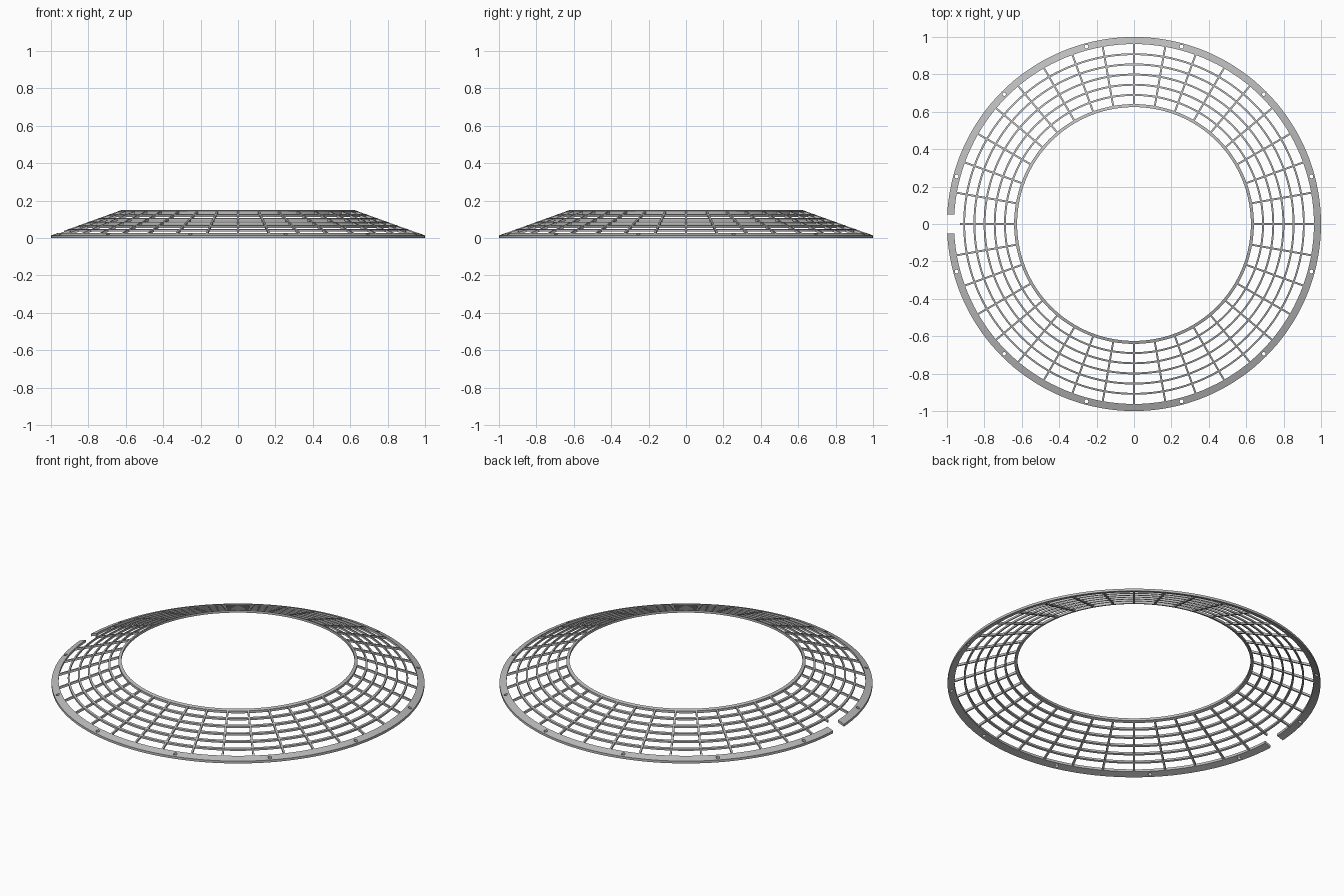
import bpy
import bmesh
from math import cos, sin, radians, pi, tau

cube = bpy.data.objects.get("Cube")
if cube:
    bpy.data.objects.remove(cube, do_unlink=True)

STEPS = 144
SLOPE = 0.36
THICK = 0.014

metal = bpy.data.materials.new("grey_metal")
GREY = (0.5, 0.5, 0.5, 1)
metal.diffuse_color = GREY
metal.use_nodes = True
metal.node_tree.nodes["Principled BSDF"].inputs["Base Color"].default_value = GREY


def top_z(r):
    """Height of the conical upper surface."""
    return THICK + SLOPE * (1 - r)


def add_object(name, bm):
    bmesh.ops.recalc_face_normals(bm, faces=bm.faces)
    mesh = bpy.data.meshes.new(name)
    bm.to_mesh(mesh)
    bm.free()
    mesh.materials.append(metal)
    obj = bpy.data.objects.new(name, mesh)
    bpy.context.collection.objects.link(obj)
    return obj


def smooth(obj):
    bpy.ops.object.select_all(action="DESELECT")
    obj.select_set(True)
    bpy.context.view_layer.objects.active = obj
    bpy.ops.object.shade_smooth_by_angle(angle=radians(30))


def band(name, inner, outer, thick=THICK):
    """Closed conical ring lying on the slope."""
    profile = [(inner, top_z(inner)), (outer, top_z(outer)),
               (outer, top_z(outer) - thick), (inner, top_z(inner) - thick)]
    bm = bmesh.new()
    loops = [[bm.verts.new((r * cos(tau * i / STEPS), r * sin(tau * i / STEPS), z))
              for r, z in profile] for i in range(STEPS)]
    for i, a in enumerate(loops):
        b = loops[(i + 1) % STEPS]
        for k in range(4):
            n = (k + 1) % 4
            bm.faces.new((a[k], b[k], b[n], a[n]))
    return add_object(name, bm)


def cut(obj, cutter):
    """Subtract a cutter, keep the result and drop the cutter."""
    cutter.hide_render = True
    mod = obj.modifiers.new("cut", "BOOLEAN")
    mod.operation = "DIFFERENCE"
    mod.solver = "EXACT"
    mod.object = cutter
    bpy.ops.object.select_all(action="DESELECT")
    bpy.context.view_layer.objects.active = obj
    obj.select_set(True)
    bpy.ops.object.modifier_apply(modifier=mod.name)
    bpy.data.objects.remove(cutter, do_unlink=True)


# Wide outer rim with screw holes and a notch on one side
rim = band("outer_rim", 0.962, 1.0)
bpy.ops.mesh.primitive_cube_add(size=1, location=(-0.99, 0, 0))
notch = bpy.context.object
notch.scale = (0.1, 0.1, 0.2)
cut(rim, notch)
for k in range(12):
    a = radians(15 + 30 * k)
    bpy.ops.mesh.primitive_cylinder_add(vertices=16, radius=0.01, depth=0.2,
                                        location=(0.982 * cos(a), 0.982 * sin(a), 0))
    cut(rim, bpy.context.object)
smooth(rim)

# Top ring around the opening
smooth(band("inner_rim", 0.625, 0.641))

# Concentric wires
for k in range(5):
    r = 0.69 + 0.0545 * k
    smooth(band(f"ring_wire_{k + 1}", r - 0.005, r + 0.005, 0.011))

# Radial bars; the one at the notch stops short
bm = bmesh.new()
for k in range(36):
    a = tau * k / 36
    r0, r1 = 0.632, 0.93 if k == 18 else 0.967
    corners = []
    for r in (r0, r1):
        for side, drop in ((-1, 0), (1, 0), (1, 0.013), (-1, 0.013)):
            w = side * 0.005
            corners.append(bm.verts.new((r * cos(a) - w * sin(a), r * sin(a) + w * cos(a),
                                         top_z(r) - 0.0005 - drop)))
    p, q = corners[:4], corners[4:]
    bm.faces.new(p)
    bm.faces.new(q)
    for i in range(4):
        n = (i + 1) % 4
        bm.faces.new((p[i], p[n], q[n], q[i]))
add_object("radial_bars", bm)
